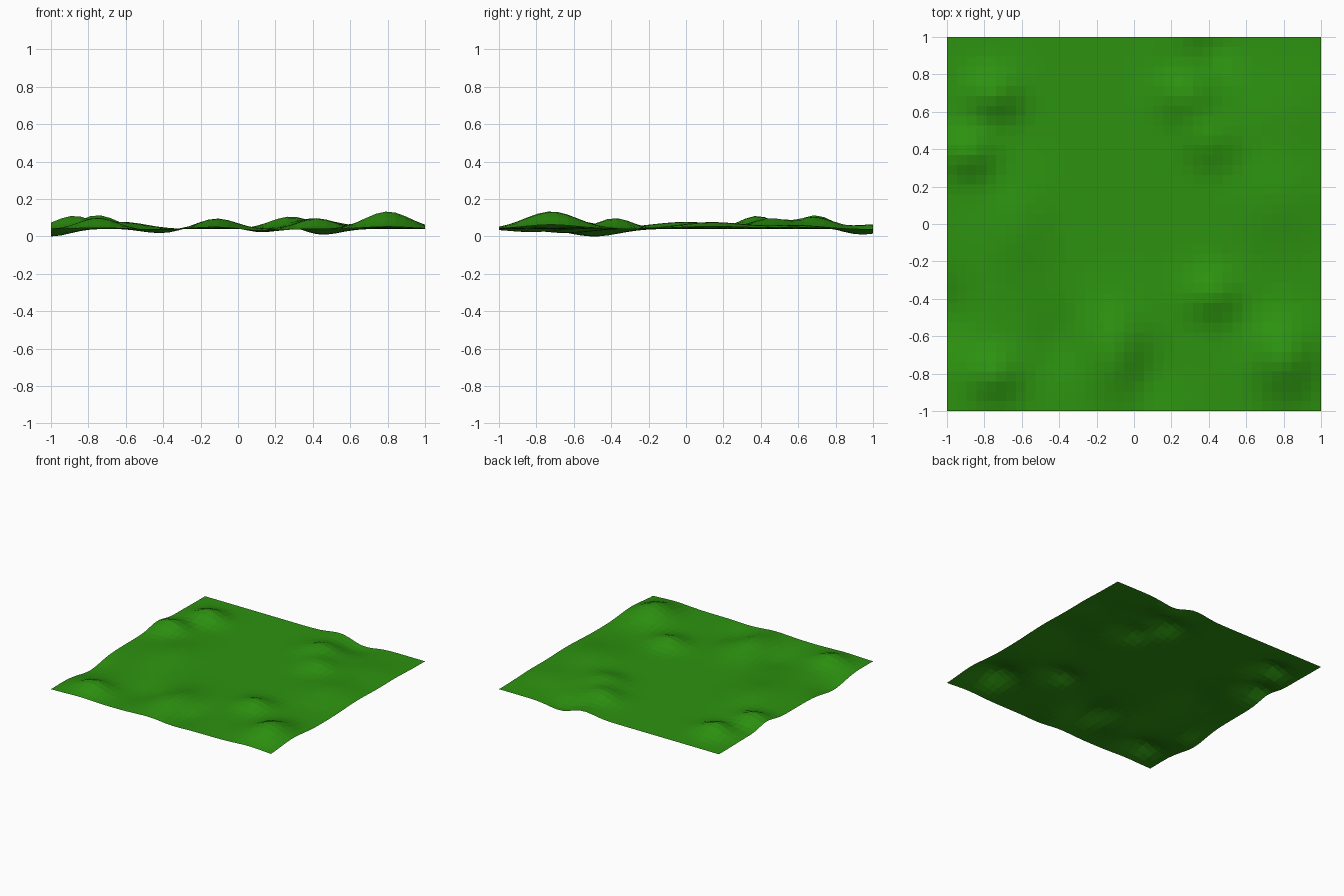
import bpy, bmesh, math

# Gaussian mounds and hollows: x, y, height, radius x, radius y
FEATURES = [
    (0.80, -0.72, 0.094, 0.12, 0.14),
    (0.42, -0.38, 0.058, 0.10, 0.09),
    (-0.75, 0.69, 0.074, 0.10, 0.09),
    (-0.88, 0.38, 0.070, 0.10, 0.09),
    (0.28, 0.69, 0.065, 0.11, 0.10),
    (0.41, 0.45, 0.054, 0.11, 0.10),
    (0.24, 1.01, 0.028, 0.10, 0.11),
    (-0.75, -0.81, 0.062, 0.10, 0.09),
    (-0.10, -0.69, 0.060, 0.12, 0.17),
    (-0.62, 0.00, 0.038, 0.13, 0.20),
    (0.75, 0.14, 0.037, 0.18, 0.18),
    (0.80, 0.60, 0.020, 0.16, 0.14),
    (-1.00, -0.49, -0.040, 0.10, 0.13),
    (-0.40, -0.64, -0.024, 0.11, 0.13),
    (0.08, -0.80, -0.028, 0.10, 0.13),
    (0.44, 0.94, -0.034, 0.10, 0.10),
]
BASE = 0.040
CELLS = 38


def height(x, y):
    z = BASE
    for cx, cy, h, rx, ry in FEATURES:
        z += h * math.exp(-0.5 * (((x - cx) / rx) ** 2 + ((y - cy) / ry) ** 2))
    return z


# Rolling grass sheet
bm = bmesh.new()
bmesh.ops.create_grid(bm, x_segments=CELLS, y_segments=CELLS, size=1.0)
for v in bm.verts:
    v.co.z = height(v.co.x, v.co.y)
low = min(v.co.z for v in bm.verts)
for v in bm.verts:
    v.co.z -= low
mesh = bpy.data.meshes.new("grass_terrain")
bm.to_mesh(mesh)
bm.free()
terrain = bpy.data.objects.new("grass_terrain", mesh)
bpy.context.collection.objects.link(terrain)

# Grass colour
grass = bpy.data.materials.new("grass_green")
grass.diffuse_color = (0.026, 0.29, 0.005, 1.0)
mesh.materials.append(grass)
